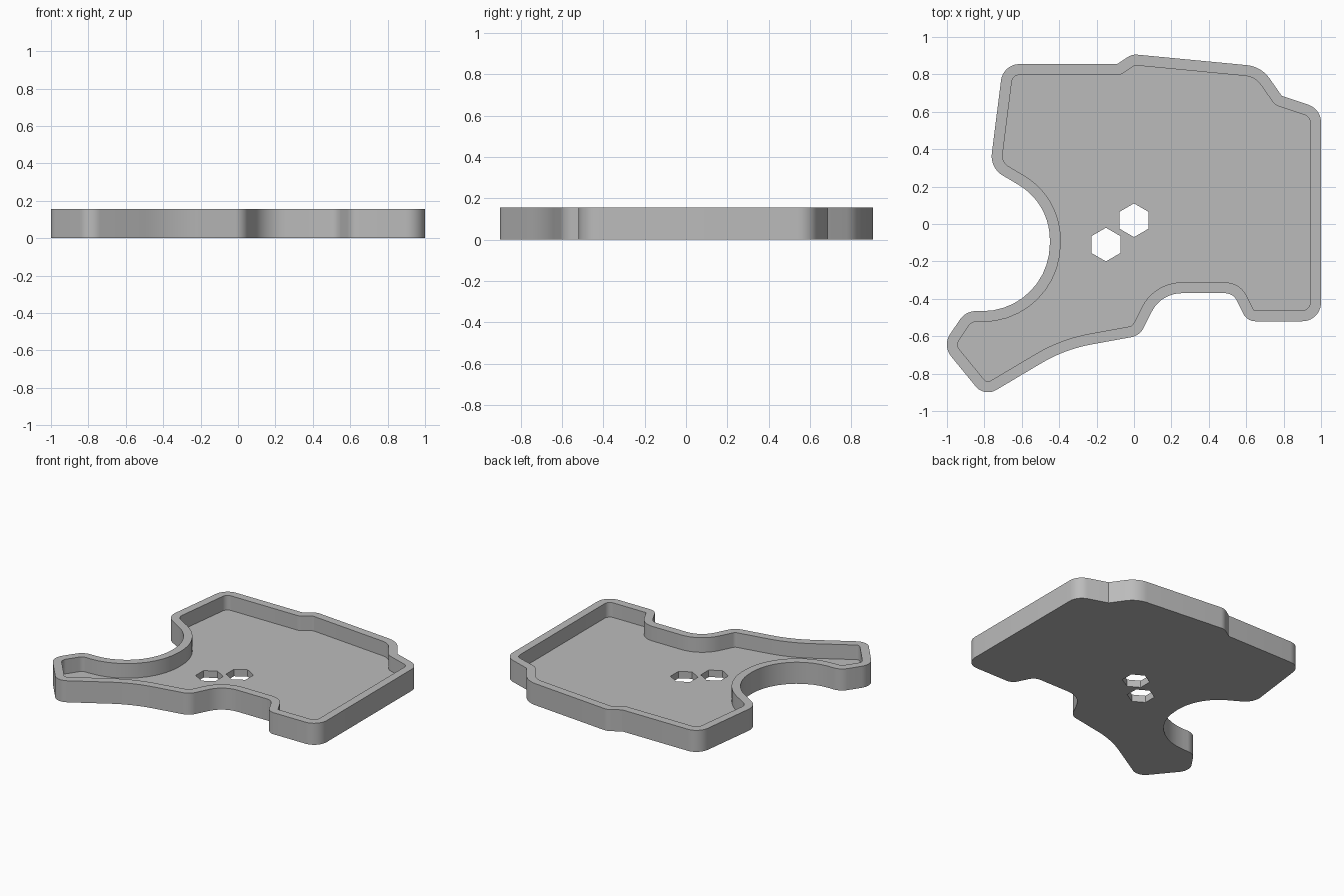
import bpy, bmesh, math
from mathutils import Vector

HEIGHT, FLOOR, WALL = 0.155, 0.05, 0.058

cube = bpy.data.objects.get("Cube")
if cube:
    bpy.data.objects.remove(cube)

grey = bpy.data.materials.new("plain grey")
grey.use_nodes = True
colour = (0.5, 0.5, 0.5, 1)
grey.diffuse_color = colour
grey.node_tree.nodes["Principled BSDF"].inputs["Base Color"].default_value = colour

# Outline corners, counterclockwise: x, y, fillet radius
CORNERS = [
    (1.0, -0.52, 0.1), (1.0, 0.615, 0.1), (0.79, 0.685, 0), (0.68, 0.842, 0.17),
    (-0.01, 0.908, 0.08), (-0.09, 0.855, 0), (-0.70, 0.855, 0.1),
    (-0.77, 0.30, 0.12), (-0.45, 0.11, 0.34), (-0.45, -0.466, 0.36),
    (-0.90, -0.466, 0.1), (-1.025, -0.65, 0.1), (-0.80, -0.925, 0.085),
    (-0.37, -0.67, 0.8), (0.03, -0.597, 0.09), (0.145, -0.37, 0.18),
    (0.53, -0.37, 0.07), (0.605, -0.52, 0.07),
]


def outline(inset, steps=10):
    """Inset the corner polygon, then round every corner with an arc."""
    pts = [Vector(c[:2]) for c in CORNERS]
    n = len(pts)
    result = []
    for i, p in enumerate(pts):
        a = (p - pts[i - 1]).normalized()
        b = (pts[(i + 1) % n] - p).normalized()
        turn = math.atan2(a.x * b.y - a.y * b.x, a.dot(b))
        side = 1 if turn > 0 else -1
        na, nb = Vector((-a.y, a.x)), Vector((-b.y, b.x))
        corner = p + (na + nb) * inset / (1 + na.dot(nb))
        r = max(CORNERS[i][2] - side * inset, 0)
        if r < 0.001:
            result.append(corner)
            continue
        centre = corner - a * r * math.tan(abs(turn) / 2) + na * side * r
        start = math.atan2(-na.y * side, -na.x * side)
        for k in range(steps + 1):
            t = start + turn * k / steps
            result.append(centre + Vector((math.cos(t), math.sin(t))) * r)
    return result


def prism(name, points, z0, z1):
    bm = bmesh.new()
    base = bm.faces.new([bm.verts.new((p.x, p.y, z0)) for p in points])
    top = bmesh.ops.extrude_face_region(bm, geom=[base])["geom"]
    bmesh.ops.translate(bm, vec=(0, 0, z1 - z0),
                        verts=[v for v in top if isinstance(v, bmesh.types.BMVert)])
    bmesh.ops.recalc_face_normals(bm, faces=bm.faces[:])
    mesh = bpy.data.meshes.new(name)
    bm.to_mesh(mesh)
    bm.free()
    mesh.materials.append(grey)
    obj = bpy.data.objects.new(name, mesh)
    bpy.context.collection.objects.link(obj)
    return obj


def hexagon(x, y, r=0.09):
    angles = [math.radians(30 + 60 * k) for k in range(6)]
    return [Vector((x + r * math.cos(t), y + r * math.sin(t))) for t in angles]


# Solid body, recess and the two hexagonal through holes
tray = prism("tray", outline(0), 0, HEIGHT)
cutters = [prism("recess_cutter", outline(WALL), FLOOR, HEIGHT + 0.1)]
for x, y in ((0, 0.02), (-0.15, -0.11)):
    cutters.append(prism("hole_cutter", hexagon(x, y), -0.1, HEIGHT))

for cutter in cutters:
    cutter.hide_render = True
    mod = tray.modifiers.new(cutter.name, 'BOOLEAN')
    mod.operation = 'DIFFERENCE'
    mod.solver = 'EXACT'
    mod.object = cutter

# Bake the cuts and drop the cutters
bpy.context.view_layer.update()
cut_mesh = bpy.data.meshes.new_from_object(
    tray.evaluated_get(bpy.context.evaluated_depsgraph_get()))
tray.modifiers.clear()
tray.data = cut_mesh
for cutter in cutters:
    bpy.data.objects.remove(cutter)

bpy.ops.object.select_all(action='DESELECT')
tray.select_set(True)
bpy.context.view_layer.objects.active = tray
bpy.ops.object.shade_smooth_by_angle(angle=math.radians(30))
